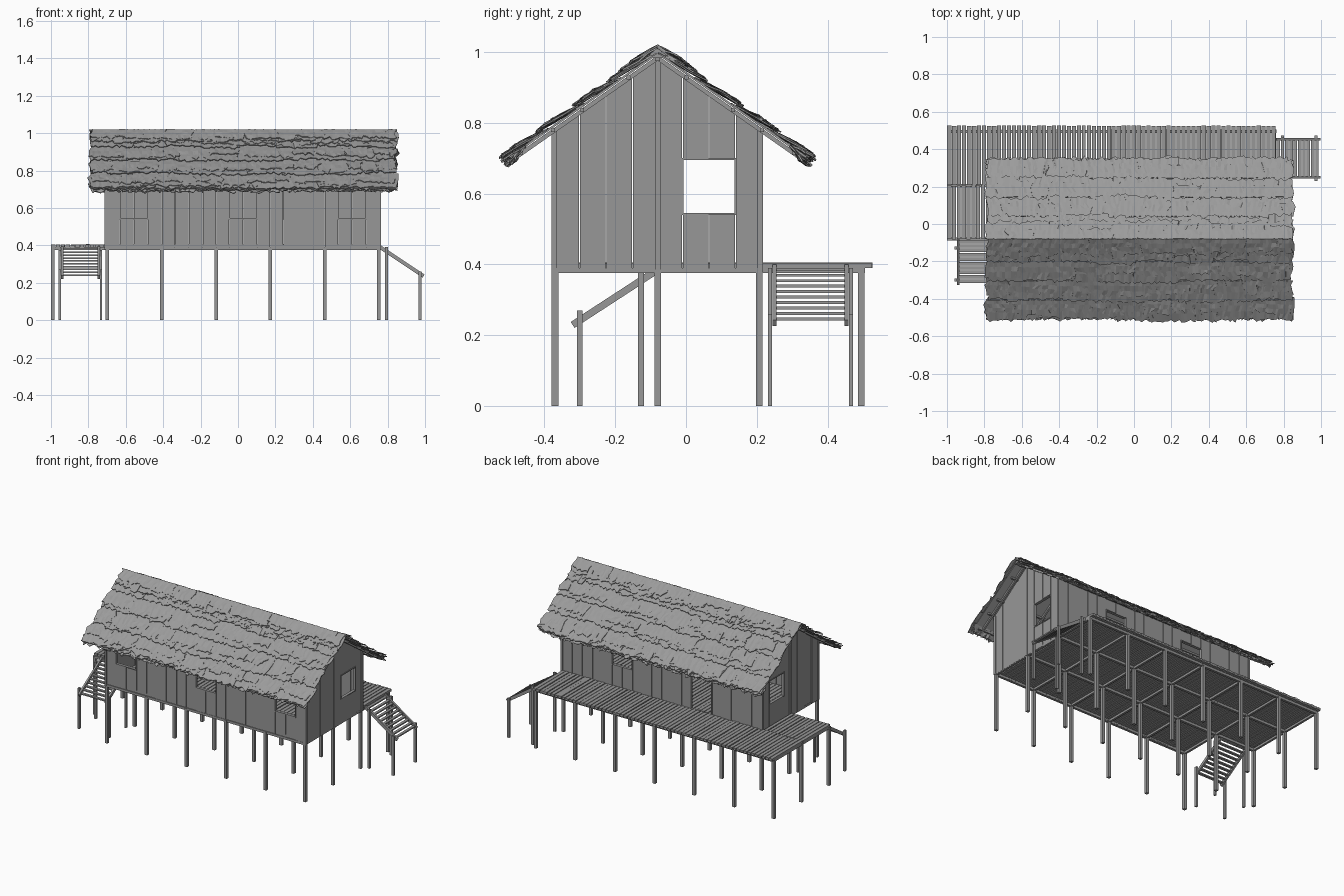
import bpy, bmesh, random
from math import sqrt
from mathutils import Vector, Matrix

if "Cube" in bpy.data.objects:
    bpy.data.objects.remove(bpy.data.objects["Cube"])

random.seed(7)
R = random.uniform
BAYX = [-0.99, -0.70, -0.408, -0.117, 0.173, 0.463, 0.752]   # post grid
BAYY = [-0.37, -0.08, 0.207, 0.495]
RY, RZ, SL = -0.08, 0.985, 0.70                              # ridge and roof slope
C = 1 / sqrt(1 + SL * SL)
S = SL * C


def grey(name, v):
    m = bpy.data.materials.new(name)
    m.diffuse_color = (v, v, v, 1)
    m.use_nodes = True
    m.node_tree.nodes["Principled BSDF"].inputs["Base Color"].default_value = m.diffuse_color
    return m


WOOD, THATCH = grey("weathered_wood", 0.31), grey("thatch", 0.33)


def finish(bm, name, solid=0, mat=WOOD):
    bmesh.ops.recalc_face_normals(bm, faces=bm.faces)
    me = bpy.data.meshes.new(name)
    bm.to_mesh(me)
    bm.free()
    me.materials.append(mat)
    ob = bpy.data.objects.new(name, me)
    bpy.context.collection.objects.link(ob)
    if solid:
        m = ob.modifiers.new("thickness", "SOLIDIFY")
        m.thickness, m.offset = solid, 0


def box(bm, x0, x1, y0, y1, z0, z1):
    m = Matrix.Translation(((x0 + x1) / 2, (y0 + y1) / 2, (z0 + z1) / 2)) @ Matrix.Diagonal((x1 - x0, y1 - y0, z1 - z0, 1))
    bmesh.ops.create_cube(bm, size=1, matrix=m)


def beam(bm, p, q, w, d):
    """Box along p-q; w is the horizontal width, d the depth."""
    p, q = Vector(p), Vector(q)
    a = (q - p).normalized()
    side = a.cross(Vector((0, 0, 1))).normalized()
    rot = Matrix((a, side, side.cross(a))).transposed().to_4x4()
    m = Matrix.Translation((p + q) / 2) @ rot @ Matrix.Diagonal(((q - p).length, w, d, 1))
    bmesh.ops.create_cube(bm, size=1, matrix=m)


def prism(bm, pts, off):
    """Flat polygon extruded by an offset vector, closed at both ends."""
    a = [bm.verts.new(p) for p in pts]
    b = [bm.verts.new(Vector(p) + off) for p in pts]
    bm.faces.new(a)
    bm.faces.new(b[::-1])
    for i in range(len(a)):
        j = (i + 1) % len(a)
        bm.faces.new((a[j], a[i], b[i], b[j]))


# Stilt posts
bm = bmesh.new()
w = 0.0095
for i, x in enumerate(BAYX):
    for j, y in enumerate(BAYY):
        if i or j:
            box(bm, x - w, x + w, y - w, y + w, 0, 0.385)
finish(bm, "stilt_posts")

# Floor beams
bm = bmesh.new()
for j, y in enumerate(BAYY):
    box(bm, BAYX[0 if j else 1] - 0.009, BAYX[-1] + 0.009, y - 0.008, y + 0.008, 0.374, 0.39)
for i, x in enumerate(BAYX):
    box(bm, x - 0.007, x + 0.007, BAYY[0 if i else 1], BAYY[-1] + 0.01, 0.376, 0.39)
finish(bm, "floor_beams")


# Floor and deck planks
def planks(name, x0, x1, y0, y1, pitch=0.0265):
    bm = bmesh.new()
    n = round((x1 - x0) / pitch)
    p = (x1 - x0) / n
    for k in range(n):
        a = x0 + k * p
        j = R(-0.002, 0.002)
        box(bm, a + 0.001, a + p - R(0.002, 0.005), y0 + j, y1 + j, 0.39, 0.403 + R(0, 0.003))
    finish(bm, name)


planks("house_floor", -0.70, 0.755, -0.37, 0.206)
planks("back_deck", -1.0, 0.76, 0.208, 0.525)
planks("side_deck", -1.0, -0.715, -0.08, 0.206)

# Plank walls: wall runs along axis "x" or "y", openings are (u0, u1, z0, z1)
WIN_Z = (0.545, 0.695)


def roof_at(y):
    return RZ - SL * abs(y - RY)


def wall(name, axis, pos, out, bays, openings):
    bm = bmesh.new()
    for a, b in zip(bays, bays[1:]):
        c = (a + b) / 2
        cuts = [a, c - 0.075, c, c + 0.075, b]
        for u0, u1 in zip(cuts, cuts[1:]):
            d = R(0, 0.005)
            u0, u1 = u0 + 0.0012, u1 - 0.0012
            spans = [(0.38, None)]
            for o in openings:
                if o[0] < (u0 + u1) / 2 < o[1]:
                    spans = [(o[3], None)] + ([(0.38, o[2])] if o[2] > 0.42 else [])
            for z0, z1 in spans:
                t0 = z1 or (roof_at(u0) if axis == "y" else roof_at(pos) - 0.002)
                t1 = z1 or (roof_at(u1) if axis == "y" else roof_at(pos) - 0.002)
                q = [(u0, z0), (u1, z0), (u1, t1), (u0, t0)]
                if axis == "y":
                    prism(bm, [(pos + out * d, u, z) for u, z in q], Vector((-out * 0.012, 0, 0)))
                else:
                    prism(bm, [(u, pos + out * d, z) for u, z in q], Vector((0, -out * 0.012, 0)))
    finish(bm, name)
    # frames around the openings
    bm = bmesh.new()
    t = 0.006
    for u0, u1, z0, z1 in openings:
        parts = [(u0 - t, u0, z0, z1), (u1, u1 + t, z0, z1), (u0 - t, u1 + t, z1, z1 + t)]
        if z0 > 0.42:
            parts.append((u0 - t, u1 + t, z0 - t, z0))
        lo, hi = sorted((pos - out * 0.012, pos + out * 0.007))
        for p0, p1, a, b in parts:
            if axis == "y":
                box(bm, lo, hi, p0, p1, a, b)
            else:
                box(bm, p0, p1, lo, hi, a, b)
    finish(bm, name + "_frames")


def win(bays, i, h=0.072):
    c = (bays[i] + bays[i + 1]) / 2
    return (c - h, c + h) + WIN_Z


HX, HY = [-0.705] + BAYX[2:-1] + [0.757], [-0.372, -0.08, 0.21]
wall("front_wall", "x", -0.372, -1, HX, [win(HX, i) for i in (0, 2, 4)])
dc = (HX[1] + HX[2]) / 2
wall("back_wall", "x", 0.211, 1, HX, [win(HX, 3), (dc - 0.075, dc + 0.075, 0.4, 0.70)])
wall("right_wall", "y", 0.757, 1, HY, [win(HY, 1)])
wall("left_wall", "y", -0.705, -1, HY, [win(HY, 1)])

# Corner and gable posts
bm = bmesh.new()
for x in (-0.706, 0.758):
    for y in (-0.372, -0.08, 0.21):
        box(bm, x - 0.007, x + 0.007, y - 0.008, y + 0.008, 0.378, roof_at(y) - 0.006)
finish(bm, "wall_posts")


# Roof surface point: s runs down the slope, h is height off it
def rp(side, x, s, h):
    return Vector((x, RY + side * (s * C + h * S), RZ - s * S + h * C))


# Roof frame
bm = bmesh.new()
for side in (-1, 1):
    for x in [-0.725] + BAYX[2:-1] + [0.778]:
        beam(bm, rp(side, x, 0.008, -0.002), rp(side, x, 0.49, -0.002), 0.012, 0.012)
    for s in (0.10, 0.26, 0.36, 0.47):
        beam(bm, rp(side, -0.76, s, 0), rp(side, 0.81, s, 0), 0.011, 0.011)
beam(bm, (-0.76, RY, RZ - 0.004), (0.81, RY, RZ - 0.004), 0.014, 0.014)
finish(bm, "roof_frame")

# Thatch underlay and ridge filling
X0, X1 = -0.785, 0.845
bm = bmesh.new()
for side in (-1, 1):
    bm.faces.new([bm.verts.new(rp(side, x, s, 0.009)) for x, s in
                  ((X0 + 0.01, -0.005), (X1 - 0.01, -0.005), (X1 - 0.01, 0.505), (X0 + 0.01, 0.505))])
finish(bm, "thatch_underlay", 0.006, THATCH)
bm = bmesh.new()
prism(bm, [(X0 + 0.006, RY - 0.035, 0.982), (X0 + 0.006, RY + 0.035, 0.982), (X0 + 0.006, RY, 1.012)],
      Vector((X1 - X0 - 0.012, 0, 0)))
finish(bm, "ridge_filling", 0, THATCH)


# Ragged thatch patch: torn lower edge with odd long straws, uneven sides, slight tilt
def patch(bm, side, x0, x1, s0, s1, h0, h1, rag=0.010):
    n = max(3, round((x1 - x0) / 0.014))
    tilt, skew = R(-0.003, 0.003), R(-0.008, 0.008)
    rows = []
    for r in range(4):
        t = r / 3
        e0, e1 = x0 + R(-0.012, 0.008), x1 + R(-0.008, 0.012)
        row = []
        for k in range(n + 1):
            f = k / n
            x = e0 + (e1 - e0) * f + R(-0.004, 0.004)
            s = s0 + (s1 - s0) * t + (f - 0.5) * skew * t
            s += R(-rag, rag) + (R(0, rag) if random.random() < 0.2 else 0) if r == 3 else R(-0.003, 0.003)
            h = h0 + (h1 - h0) * t + (f - 0.5) * tilt + (R(-0.003, 0.003) if r else 0)
            row.append(bm.verts.new(rp(side, x, s, h)))
        rows.append(row)
    for a, b in zip(rows, rows[1:]):
        for k in range(n):
            bm.faces.new((a[k], a[k + 1], b[k + 1], b[k]))


def course(bm, side, s0, s1, h0, h1, lo, hi, rag=0.010, ds=0.012):
    x = X0 + R(-0.006, 0.006)
    while x < X1 - 0.02:
        w = min(R(lo, hi), X1 - x + R(-0.010, 0.006))
        patch(bm, side, x, x + w, s0, s1 + R(-ds, ds), h0, h1 + R(-0.003, 0.003), rag)
        x += w - R(0, 0.012)


# Thatch courses, eave fringe and ridge cap
for side, label in ((-1, "front"), (1, "back")):
    bm = bmesh.new()
    for i in range(4):
        s = 0.125 * i
        course(bm, side, s - 0.004, s + 0.132, 0.011, 0.024, 0.10, 0.25)
        course(bm, side, s + 0.012, s + 0.10, 0.015, 0.024, 0.06, 0.18, 0.012, 0.02)
    finish(bm, label + "_thatch", 0.004, THATCH)
    bm = bmesh.new()
    for h in (-0.006, 0.001, 0.009, 0.017):
        course(bm, side, 0.45, 0.507, 0.010, h, 0.04, 0.12, 0.012, 0.007)
    finish(bm, label + "_eave_fringe", 0.005, THATCH)
    bm = bmesh.new()
    course(bm, side, -0.019, 0.06, 0.026, 0.030, 0.08, 0.20, 0.012)
    course(bm, side, -0.015, 0.09, 0.022, 0.027, 0.06, 0.16, 0.012)
    finish(bm, label + "_ridge_cap", 0.005, THATCH)


# Stairs: top and bottom points in (run, z), along the run axis
def stairs(name, run, top, bottom, across, posts):
    bm = bmesh.new()
    mid = sum(across) / 2

    def at(u, v, z):
        return (u, v, z) if run == "x" else (v, u, z)

    for v in across:
        beam(bm, at(top[0], v, top[1]), at(bottom[0], v, bottom[1]), 0.012, 0.02)
        o = v + (0.013 if v > mid else -0.013)
        for u, h in posts:
            a, b = at(u - 0.008, o - 0.006, 0), at(u + 0.008, o + 0.006, 0)
            box(bm, a[0], b[0], a[1], b[1], 0, h)
    finish(bm, name + "_stringers_and_posts")
    bm = bmesh.new()
    for k in range(10):
        t = (k + 0.6) / 10.2
        u = top[0] + (bottom[0] - top[0]) * t
        z = top[1] + (bottom[1] - top[1]) * t + 0.002
        a, b = at(u - 0.009, across[0], 0), at(u + 0.009, across[1], 0)
        box(bm, a[0], b[0], a[1], b[1], z - 0.004, z + 0.004)
    finish(bm, name + "_treads")


stairs("left_stairs", "y", (-0.08, 0.385), (-0.32, 0.229), (-0.94, -0.745), ((-0.127, 0.375), (-0.30, 0.27)))
stairs("right_stairs", "x", (0.757, 0.392), (0.992, 0.235), (0.25, 0.453), ((0.795, 0.39), (0.972, 0.26)))
